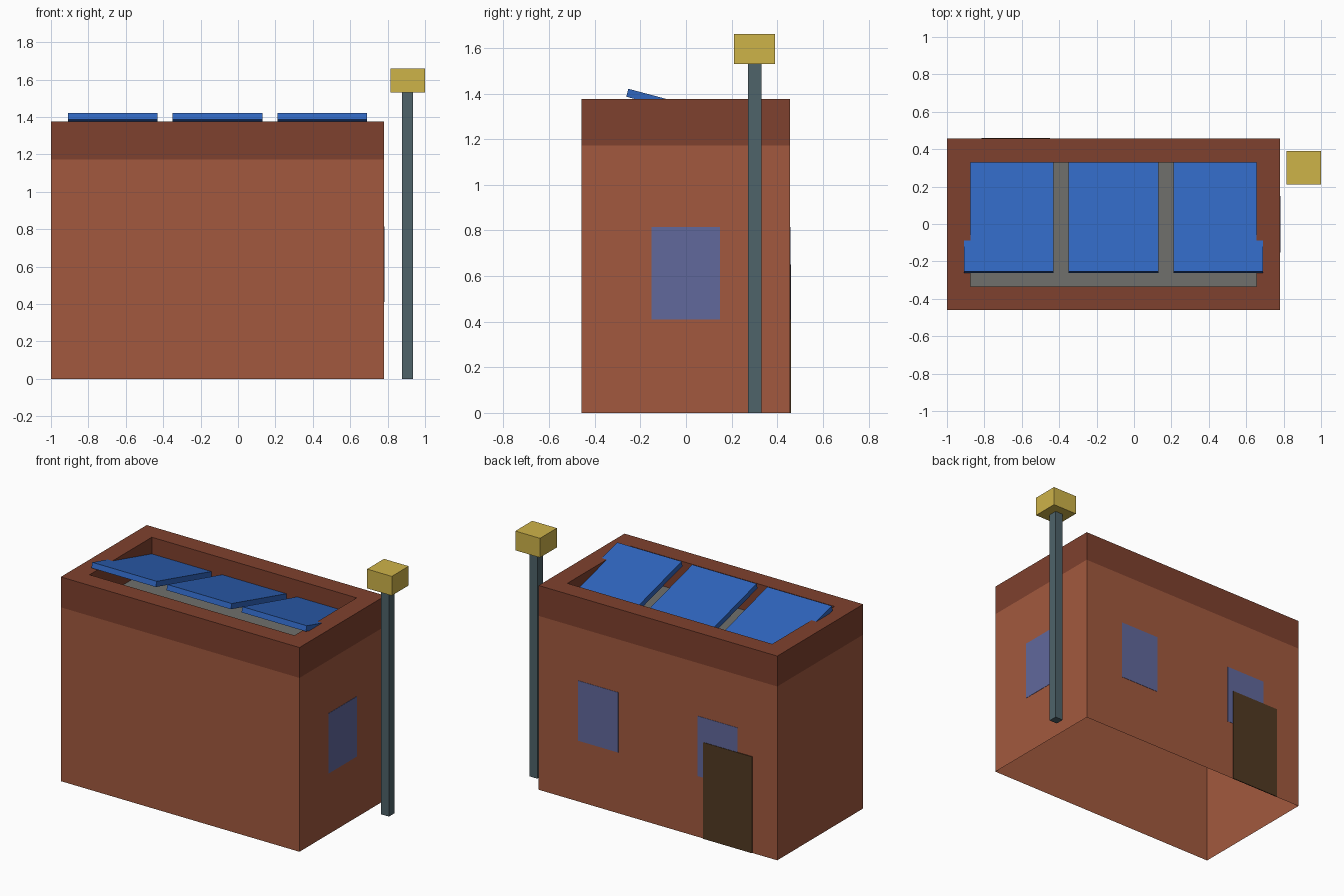
import bpy
import bmesh
from math import radians, sin, cos
from mathutils import Matrix, Vector

old = bpy.data.objects.get("Cube")
if old:
    bpy.data.objects.remove(old, do_unlink=True)


def material(name, *srgb):
    """Flat colour from sRGB bytes, stored as linear values."""
    lin = [((c / 255 + 0.055) / 1.055) ** 2.4 for c in srgb]
    mat = bpy.data.materials.new(name)
    mat.use_nodes = True
    mat.diffuse_color = (*lin, 1)
    mat.node_tree.nodes["Principled BSDF"].inputs["Base Color"].default_value = (*lin, 1)
    return mat


brick = material("brick", 162, 89, 62)
dark_brick = material("dark brick", 127, 65, 46)
roof_grey = material("roof grey", 112, 112, 108)
panel_blue = material("panel blue", 48, 102, 191)
glass = material("window glass", 97, 104, 156)
door_brown = material("door brown", 81, 58, 34)
pole_steel = material("pole steel", 78, 99, 106)
lamp_yellow = material("lamp yellow", 206, 179, 73)


def finish(name, bm, *mats):
    mesh = bpy.data.meshes.new(name)
    bm.to_mesh(mesh)
    bm.free()
    for mat in mats:
        mesh.materials.append(mat)
    obj = bpy.data.objects.new(name, mesh)
    bpy.context.scene.collection.objects.link(obj)
    return obj


def box(name, mat, x, y, z, matrix=Matrix()):
    """Box spanning the given (low, high) ranges."""
    bm = bmesh.new()
    bmesh.ops.create_cube(bm, size=1)
    for v in bm.verts:
        v.co = Vector([lo + (hi - lo) * (c + 0.5) for c, (lo, hi) in zip(v.co, (x, y, z))])
    bm.transform(matrix)
    return finish(name, bm, mat)


# Building dimensions
LEFT, RIGHT, FRONT, BACK = -1.0, 0.78, -0.459, 0.456
ROOF, TOP, RIM = 1.172, 1.377, 0.126
MID_X, MID_Y = (LEFT + RIGHT) / 2, (FRONT + BACK) / 2


def ring(bm, z, inset=0):
    l, r, f, b = LEFT + inset, RIGHT - inset, FRONT + inset, BACK - inset
    return [bm.verts.new((x, y, z)) for x, y in ((l, f), (r, f), (r, b), (l, b))]


def bridge(bm, low, high, index=0):
    for i in range(4):
        j = (i + 1) % 4
        bm.faces.new((low[i], low[j], high[j], high[i])).material_index = index


# Walls: an open-bottomed shell
bm = bmesh.new()
bridge(bm, ring(bm, 0), ring(bm, ROOF))
finish("walls", bm, brick)

# Parapet: outer band, flat rim and inner faces
bm = bmesh.new()
rings = [ring(bm, ROOF), ring(bm, TOP), ring(bm, TOP, RIM), ring(bm, ROOF, RIM)]
for low, high in zip(rings, rings[1:]):
    bridge(bm, low, high)
finish("parapet", bm, dark_brick)

# Sunken roof
bm = bmesh.new()
bm.faces.new(ring(bm, ROOF))
finish("roof", bm, roof_grey)

# Tilted solar panels, placed by their lower front edge
for i in range(3):
    x = -0.91 + 0.56 * i
    tilt = Matrix.Translation((x, -0.262, 1.386)) @ Matrix.Rotation(radians(-15), 4, "X")
    box(f"solar_panel_{i + 1}", panel_blue, (0, 0.48), (0, 0.66), (0, 0.036), tilt)

# Windows: two at the back, one on the side
W, SILL, HEAD = 0.15, 0.41, 0.815
for i, side in enumerate((-1, 1)):
    x = MID_X + side * (RIGHT - LEFT) / 4
    box(f"back_window_{i + 1}", glass, (x - W, x + W), (BACK - 0.001, BACK + 0.002), (SILL, HEAD))
box("side_window", glass, (RIGHT - 0.001, RIGHT + 0.002), (MID_Y - W, MID_Y + W), (SILL, HEAD))

# Door overlapping one back window
box("door", door_brown, (-0.815, -0.45), (BACK - 0.001, BACK + 0.005), (0, 0.65))

# Street lamp
box("lamp_pole", pole_steel, (0.877, 0.936), (0.271, 0.33), (0, 1.535))
box("lamp_head", lamp_yellow, (0.816, 1.0), (0.21, 0.39), (1.53, 1.66))
